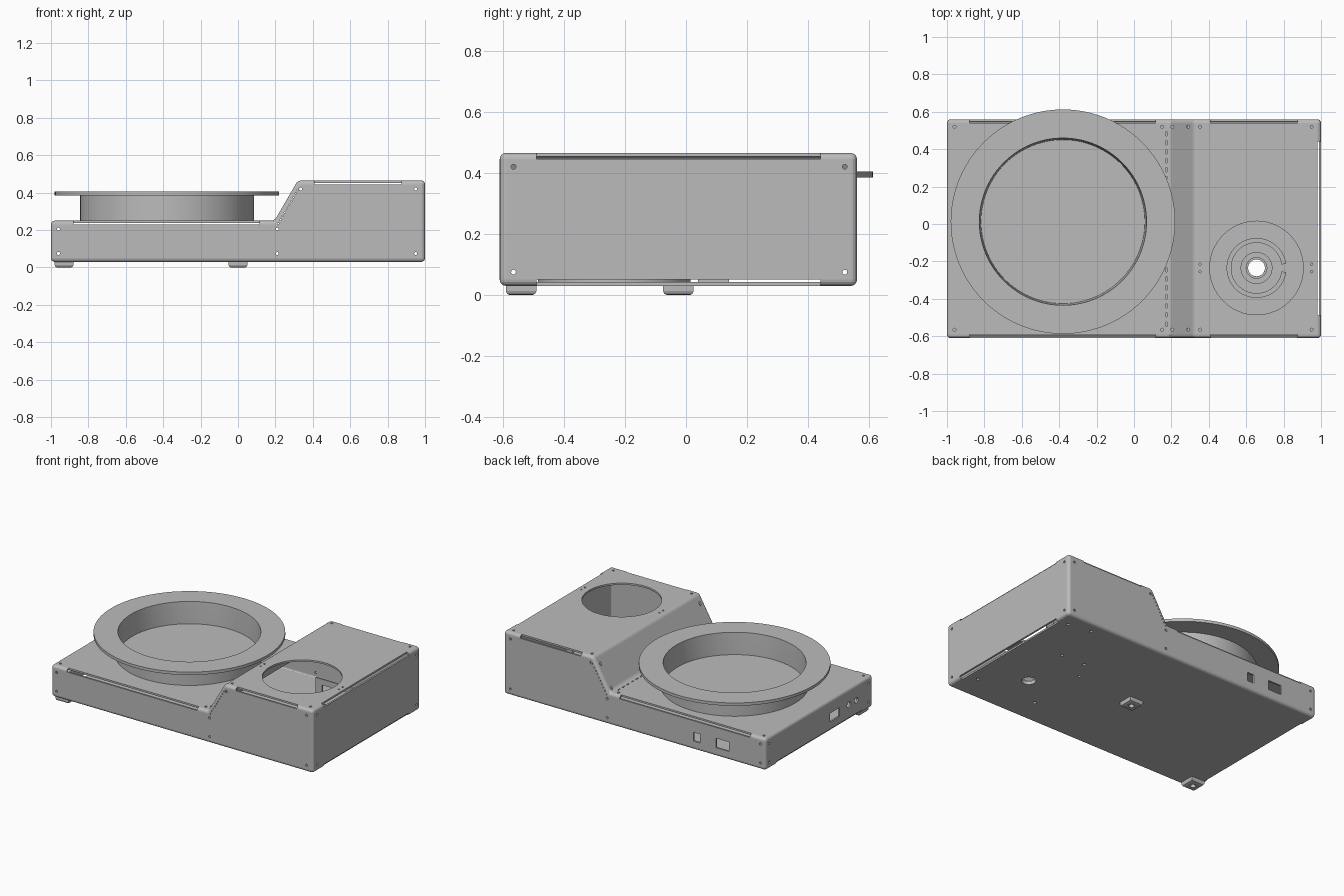
import bpy, bmesh, math
from mathutils import Matrix, Vector

cube = bpy.data.objects.get("Cube")
if cube:
    bpy.data.objects.remove(cube, do_unlink=True)

grey = bpy.data.materials.new("sheet_metal_grey")
grey.use_nodes = True
grey.diffuse_color = (0.5, 0.5, 0.5, 1)
grey.node_tree.nodes["Principled BSDF"].inputs["Base Color"].default_value = (0.5, 0.5, 0.5, 1)

FRONT, BACK, LOW, HIGH, BASE = -0.61, 0.56, 0.25, 0.465, 0.03
SHEET = 0.012


def make(name, bm):
    bmesh.ops.recalc_face_normals(bm, faces=bm.faces)
    mesh = bpy.data.meshes.new(name)
    bm.to_mesh(mesh)
    bm.free()
    mesh.materials.append(grey)
    ob = bpy.data.objects.new(name, mesh)
    bpy.context.collection.objects.link(ob)
    return ob


def box(bm, x0, x1, y0, y1, z0, z1):
    mat = Matrix.Translation(((x0 + x1) / 2, (y0 + y1) / 2, (z0 + z1) / 2))
    mat = mat @ Matrix.Diagonal((x1 - x0, y1 - y0, z1 - z0, 1))
    bmesh.ops.create_cube(bm, size=1, matrix=mat)


def drill(bm, centre, radius, axis="Z", depth=0.06, sides=12):
    turn = {"X": Matrix.Rotation(math.pi / 2, 4, "Y"),
            "Y": Matrix.Rotation(math.pi / 2, 4, "X"), "Z": Matrix()}[axis]
    bmesh.ops.create_cone(bm, cap_ends=True, segments=sides, radius1=radius, radius2=radius,
                          depth=depth, matrix=Matrix.Translation(centre) @ turn)


def lathe(name, profile, centre, angle=2 * math.pi, start=0.0, steps=96):
    """Revolve a closed (radius, z) outline around a vertical axis."""
    bm = bmesh.new()
    verts = [bm.verts.new((r, 0, z)) for r, z in profile]
    face = bm.faces.new(verts)
    full = angle > 6.28
    bmesh.ops.rotate(bm, verts=bm.verts, matrix=Matrix.Rotation(start, 3, "Z"))
    geom = list(bm.edges) if full else [face] + list(bm.edges) + verts
    if full:
        bm.faces.remove(face)
        geom = verts + geom
    else:
        bmesh.ops.duplicate(bm, geom=[face])
    bmesh.ops.spin(bm, geom=geom, cent=(0, 0, 0), axis=(0, 0, 1), angle=angle,
                   steps=steps, use_merge=full)
    bmesh.ops.remove_doubles(bm, verts=bm.verts, dist=1e-5)
    bmesh.ops.translate(bm, verts=bm.verts, vec=centre)
    ob = make(name, bm)
    smooth(ob)
    return ob


def smooth(ob):
    bpy.ops.object.select_all(action="DESELECT")
    ob.select_set(True)
    bpy.context.view_layer.objects.active = ob
    bpy.ops.object.shade_smooth_by_angle(angle=math.radians(30))


def ring(name, inner, outer, z0, z1, centre, **kw):
    return lathe(name, [(inner, z0), (outer, z0), (outer, z1), (inner, z1)], centre, **kw)


def bake(ob, cutter):
    """Apply the modifiers, then discard the cutter."""
    deps = bpy.context.evaluated_depsgraph_get()
    mesh = bpy.data.meshes.new_from_object(ob.evaluated_get(deps))
    ob.modifiers.clear()
    ob.data = mesh
    bpy.data.objects.remove(cutter, do_unlink=True)


def cut(ob, cutter):
    cutter.hide_render = True
    mod = ob.modifiers.new("cut", "BOOLEAN")
    mod.object, mod.operation, mod.solver = cutter, "DIFFERENCE", "EXACT"
    bake(ob, cutter)


# Stepped housing, hollow with rounded folds
bm = bmesh.new()
outline = [(-1, BASE), (1, BASE), (1, HIGH), (0.32, HIGH), (0.195, LOW), (-1, LOW)]
side = bm.faces.new([bm.verts.new((x, FRONT, z)) for x, z in outline])
grown = bmesh.ops.extrude_face_region(bm, geom=[side])
bmesh.ops.translate(bm, vec=(0, BACK - FRONT, 0),
                    verts=[v for v in grown["geom"] if isinstance(v, bmesh.types.BMVert)])
housing = make("housing", bm)
bev = housing.modifiers.new("folds", "BEVEL")
bev.width, bev.segments, bev.limit_method = 0.02, 4, "ANGLE"
shell = housing.modifiers.new("sheet", "SOLIDIFY")
shell.thickness, shell.offset = SHEET, -1

well = Vector((0.655, -0.235, 0))
cutters = bmesh.new()

# Open slots along the folds
E = 0.02
for y0, y1 in ((FRONT - E, FRONT + E), (BACK - E, BACK + E)):
    box(cutters, -0.88, 0.115, y0, y1, LOW - E, LOW + E)
    box(cutters, 0.41, 0.875, y0, y1, HIGH - E, HIGH + E)
box(cutters, 1 - E, 1 + E, -0.49, 0.44, HIGH - E, HIGH + E)
for s in (-1, 1):
    box(cutters, s - E, s + E, -0.49, 0.44, BASE - E, BASE + E)

# Round well opening and the hole in the floor below it
drill(cutters, well + Vector((0, 0, HIGH)), 0.25, sides=64)
drill(cutters, well + Vector((0, 0, BASE)), 0.045, sides=32)

# Rear sockets and side connectors
box(cutters, -0.50, -0.45, BACK - 0.03, BACK + 0.03, 0.09, 0.15)
box(cutters, -0.72, -0.62, BACK - 0.03, BACK + 0.03, 0.09, 0.155)
box(cutters, -1.03, -0.97, -0.245, -0.145, 0.10, 0.16)
for y in (-0.35, -0.43):
    drill(cutters, (-1, y, 0.14), 0.02, "X", sides=20)

# Screw holes
R = 0.008
for y in (FRONT, BACK):
    for x, z in ((-0.96, 0.205), (-0.96, 0.075), (0.21, 0.205), (0.21, 0.075),
                 (0.335, 0.42), (0.95, 0.42), (0.95, 0.075)):
        drill(cutters, (x, y, z), R, "Y")
for y in (-0.565, 0.52):
    for x, z in ((-0.96, LOW), (0.15, LOW), (0.205, 0.267), (0.29, 0.413),
                 (0.353, HIGH), (0.95, HIGH)):
        drill(cutters, (x, y, z), R)
    for z in (0.075, 0.42):
        drill(cutters, (1, y, z), R, "X")
    for z in (0.075, 0.205):
        drill(cutters, (-1, y, z), R, "X")
for x in (0.353, 0.95):
    for y in (-0.215, -0.255):
        drill(cutters, (x, y, HIGH), 0.006)
for x, y in ((0.92, 0.46), (0.7, 0.14), (0.75, 0.48), (0.52, 0.14),
             (0.45, 0.01), (0.45, -0.42), (0.91, -0.42)):
    drill(cutters, (x, y, BASE), 0.011)

# Perforated fold lines at the step
for i in range(22):
    y = FRONT + 0.075 + i * 0.0485
    box(cutters, 0.170, 0.176, y - 0.012, y + 0.012, LOW - 0.03, LOW + 0.03)
for i in range(10):
    t = i / 9
    for y in (FRONT, BACK):
        drill(cutters, (0.215 + 0.105 * t, y, 0.235 + 0.18 * t), 0.004, "Y", sides=6)
cut(housing, make("housing_cutters", cutters))

# Flanged round pan on the low deck
pan = (-0.38, 0.0125, 0)
lathe("pan", [(0.438, LOW - 0.002), (0.465, LOW - 0.002), (0.465, 0.385), (0.6, 0.385),
              (0.6, 0.405), (0.447, 0.405), (0.438, LOW + 0.008)], pan)
bm = bmesh.new()
drill(bm, (pan[0], pan[1], LOW + 0.002), 0.4375, depth=0.006, sides=96)
make("pan_floor", bm)

# Concentric turned base inside the well
floor = BASE + SHEET
ring("well_base", 0.045, 0.25, floor, floor + 0.012, well)
ring("well_outer_step", 0.16, 0.225, floor + 0.011, floor + 0.017, well)
ring("well_open_ring", 0.135, 0.16, floor + 0.011, floor + 0.03, well,
     angle=math.radians(344), start=math.radians(8))
ring("well_hub", 0.055, 0.085, floor + 0.011, floor + 0.025, well)

# Upright bracket with a window behind the well
bracket_bm = bmesh.new()
box(bracket_bm, 0.5, 0.82, 0.13, 0.14, floor, 0.28)
bracket = make("inner_bracket", bracket_bm)
window = bmesh.new()
box(window, 0.55, 0.77, 0.1, 0.2, 0.11, 0.24)
cut(bracket, make("bracket_window", window))
bm = bmesh.new()
box(bm, 0.5, 0.82, 0.04, 0.135, floor, floor + 0.012)
make("inner_bracket_foot", bm)

# Square feet with tapered bottoms and a screw recess
for name, x, y in (("corner_foot", -0.93, -0.54), ("centre_foot", 0.0, -0.025)):
    bm = bmesh.new()
    box(bm, x - 0.05, x + 0.05, y - 0.05, y + 0.05, 0, BASE + 0.002)
    low = [e for e in bm.edges if all(v.co.z < 0.001 for v in e.verts)]
    bmesh.ops.bevel(bm, geom=low, offset=0.013, segments=2, affect="EDGES", profile=0.5)
    foot = make(name, bm)
    hole = bmesh.new()
    drill(hole, (x, y, 0), 0.018, depth=0.04, sides=20)
    cut(foot, make(name + "_recess", hole))
